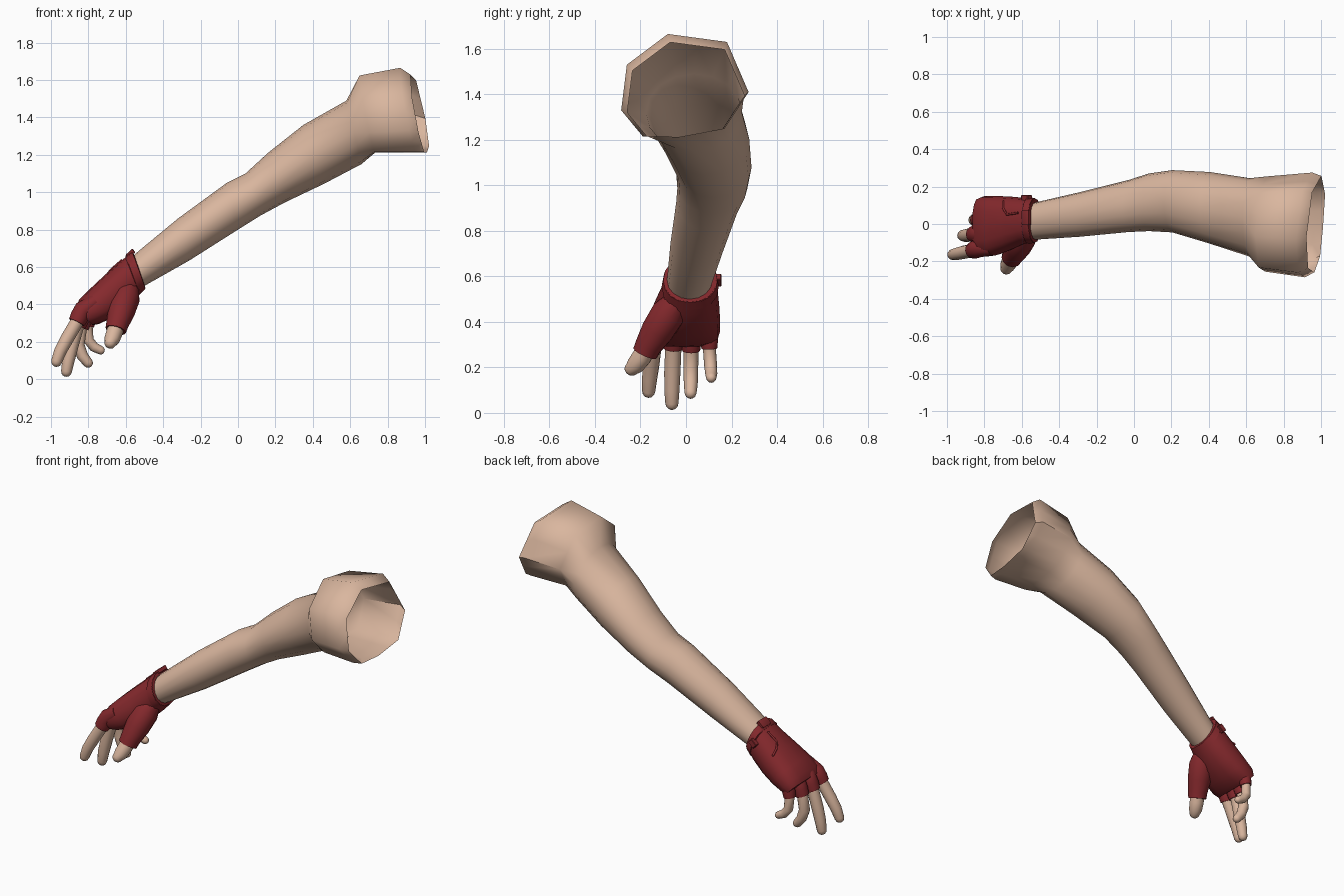
import bpy, bmesh, math
from mathutils import Vector, Matrix

cube = bpy.data.objects.get("Cube")
if cube:
    bpy.data.objects.remove(cube, do_unlink=True)


def material(name, rgb):
    m = bpy.data.materials.new(name)
    m.use_nodes = True
    m.diffuse_color = (*rgb, 1)
    bsdf = m.node_tree.nodes["Principled BSDF"]
    bsdf.inputs["Base Color"].default_value = (*rgb, 1)
    bsdf.inputs["Roughness"].default_value = 0.8
    return m


SKIN = material("skin", (0.70, 0.47, 0.345))
RED = material("red leather", (0.235, 0.022, 0.026))
SIDES = 16


def finish(name, bm, mat, angle=50):
    bmesh.ops.recalc_face_normals(bm, faces=bm.faces)
    mesh = bpy.data.meshes.new(name)
    bm.to_mesh(mesh)
    bm.free()
    mesh.materials.append(mat)
    ob = bpy.data.objects.new(name, mesh)
    bpy.context.collection.objects.link(ob)
    bpy.ops.object.select_all(action='DESELECT')
    ob.select_set(True)
    bpy.context.view_layer.objects.active = ob
    bpy.ops.object.shade_smooth_by_angle(angle=math.radians(angle))
    return ob


def loft(name, rings, mat, caps=(False, False)):
    bm = bmesh.new()
    loops = [[bm.verts.new(p) for p in ring] for ring in rings]
    for a, b in zip(loops, loops[1:]):
        for i in range(len(a)):
            j = (i + 1) % len(a)
            bm.faces.new((a[i], a[j], b[j], b[i]))
    for cap, ring in zip(caps, (loops[0], loops[-1])):
        if cap:
            bm.faces.new(ring)
    return finish(name, bm, mat)


def section(xt, zt, xb, zb, y0, y1, power=1.0, grow=0.0):
    """Oval ring between a top point, a bottom point and two side limits."""
    top, bot = Vector((xt, 0, zt)), Vector((xb, 0, zb))
    mid = (top + bot) / 2 + Vector((0, (y0 + y1) / 2, 0))
    up = (top - bot) / 2
    up += up.normalized() * grow
    half = (y1 - y0) / 2 + grow
    ring = []
    for i in range(SIDES):
        t = math.tau * i / SIDES
        c, s = math.cos(t), math.sin(t)
        c = math.copysign(abs(c) ** power, c)
        s = math.copysign(abs(s) ** power, s)
        ring.append(mid + up * c + Vector((0, half * s, 0)))
    return ring


def tube(name, path, radii, mat, round_tip=True):
    """Limb along a path, with a rounded tip."""
    pts = [Vector(p) for p in path]
    radii = list(radii)
    if round_tip:
        d = (pts[-1] - pts[-2]).normalized()
        end, r = pts[-1], radii[-1]
        for t in (30, 55, 78):
            a = math.radians(t)
            pts.append(end + d * r * math.sin(a))
            radii.append(r * math.cos(a))
    rings = []
    for i, (p, r) in enumerate(zip(pts, radii)):
        d = (pts[min(i + 1, len(pts) - 1)] - pts[max(i - 1, 0)]).normalized()
        u = d.cross(Vector((0, 1, 0))).normalized()
        v = d.cross(u)
        rings.append([p + (u * math.cos(k * math.tau / 12) + v * math.sin(k * math.tau / 12)) * r
                      for k in range(12)])
    return loft(name, rings, mat, (True, True))


def box(name, centre, size, tilt):
    bm = bmesh.new()
    bmesh.ops.create_cube(bm, size=1)
    bmesh.ops.bevel(bm, geom=bm.edges[:], offset=0.08, segments=1, affect='EDGES')
    bm.transform(Matrix.Translation(centre) @ Matrix.Rotation(math.radians(tilt), 4, 'Y')
                 @ Matrix.Diagonal((*size, 1)))
    return finish(name, bm, RED, 30)


# Arm with an eight-sided flared open end
OCTAGON = [(-0.08, 1.665), (0.18, 1.63), (0.275, 1.41), (0.17, 1.25),
           (-0.03, 1.213), (-0.19, 1.215), (-0.285, 1.33), (-0.26, 1.53)]


def flare(x, scale, lean):
    ring = []
    for i, (y, z) in enumerate(OCTAGON):
        y2, z2 = OCTAGON[(i + 1) % len(OCTAGON)]
        for yy, zz in ((y, z), ((y + y2) / 2, (z + z2) / 2)):
            yy, zz = 0.05 + (yy - 0.05) * scale, 1.21 + (zz - 1.21) * scale
            ring.append(Vector((x - 0.2 * (zz - 1.44) + lean * yy, yy, zz)))
    return ring


arm = [section(*s) for s in (
    (-0.60, 0.62, -0.53, 0.48, -0.08, 0.11),
    (-0.55, 0.67, -0.49, 0.505, -0.083, 0.117),
    (-0.32, 0.86, -0.26, 0.635, -0.068, 0.17),
    (-0.06, 1.05, 0.0, 0.80, -0.043, 0.235),
    (0.04, 1.10, 0.12, 0.875, -0.038, 0.27),
    (0.16, 1.21, 0.25, 0.945, -0.045, 0.288),
    (0.35, 1.36, 0.46, 1.045, -0.105, 0.278),
    (0.58, 1.49, 0.66, 1.15, -0.175, 0.245))]
for ring in (flare(0.69, 0.91, 0.05), flare(0.92, 1.0, 0.1), flare(0.967, 0.92, 0.1)):
    arm.append(ring)
loft("arm", arm, SKIN, (True, False))

# Glove palm, closing at the knuckles
palm = [section(*s) for s in (
    (-0.555, 0.665, -0.50, 0.505, -0.083, 0.115, 0.9),
    (-0.565, 0.68, -0.495, 0.487, -0.097, 0.133, 0.9),
    (-0.63, 0.63, -0.545, 0.43, -0.105, 0.14, 0.85),
    (-0.72, 0.55, -0.61, 0.37, -0.14, 0.147, 0.8),
    (-0.80, 0.475, -0.68, 0.325, -0.168, 0.15, 0.75),
    (-0.85, 0.425, -0.745, 0.295, -0.175, 0.15, 0.75),
    (-0.865, 0.38, -0.78, 0.29, -0.165, 0.14, 0.75))]
loft("glove_palm", palm, RED, (False, True))

# Wrist strap with its tab and closing plate
strap = [section(*s) for s in (
    (-0.565, 0.675, -0.50, 0.495, -0.09, 0.125, 0.9),
    (-0.567, 0.682, -0.495, 0.485, -0.10, 0.138, 0.9),
    (-0.60, 0.66, -0.525, 0.452, -0.107, 0.144, 0.88),
    (-0.602, 0.65, -0.53, 0.46, -0.10, 0.135, 0.88))]
loft("wrist_strap", strap, RED)
box("strap_plate", (-0.575, 0.035, 0.672), (0.05, 0.08, 0.025), -42)
box("strap_tab", (-0.575, 0.135, 0.583), (0.05, 0.04, 0.035), -42)

# Fingers, each with a short glove sleeve over the knuckle
FINGERS = {
    "index": (0.034, [(-0.83, -0.13, 0.37), (-0.865, -0.142, 0.30), (-0.915, -0.152, 0.215),
                      (-0.95, -0.16, 0.15), (-0.97, -0.164, 0.095)]),
    "middle": (0.034, [(-0.825, -0.052, 0.37), (-0.86, -0.056, 0.28), (-0.888, -0.06, 0.18),
                       (-0.907, -0.062, 0.10), (-0.917, -0.062, 0.042)]),
    "ring": (0.031, [(-0.81, 0.024, 0.36), (-0.84, 0.022, 0.27), (-0.853, 0.021, 0.185),
                     (-0.832, 0.021, 0.125), (-0.802, 0.02, 0.088)]),
    "little": (0.027, [(-0.79, 0.10, 0.36), (-0.805, 0.103, 0.28), (-0.80, 0.108, 0.21),
                       (-0.77, 0.111, 0.172), (-0.735, 0.111, 0.155)]),
}
for name, (r, path) in FINGERS.items():
    tube(name + "_finger", path, [r * k for k in (1.1, 1.05, 1.05, 0.98, 0.85)], SKIN)
    a, b = Vector(path[0]), Vector(path[1])
    back = a + Vector((0.07, 0, 0.05))
    tube(name + "_sleeve", [back, a, a.lerp(b, 0.5), a.lerp(b, 0.95)],
         [r * 1.1, r * 1.45, r * 1.45, r * 1.3], RED, False)

# Thumb and its glove sleeve
tube("thumb", [(-0.645, -0.165, 0.30), (-0.662, -0.195, 0.245), (-0.675, -0.222, 0.21),
               (-0.682, -0.237, 0.196)], [0.044, 0.044, 0.041, 0.033], SKIN)
tube("thumb_sleeve", [(-0.575, -0.035, 0.50), (-0.60, -0.075, 0.44), (-0.625, -0.125, 0.36),
                      (-0.645, -0.165, 0.295), (-0.654, -0.18, 0.262)],
     [0.05, 0.077, 0.073, 0.06, 0.056], RED, False)

# Raised seam across the back of the hand
tube("glove_seam", [(-0.62, 0.06, 0.638), (-0.68, 0.05, 0.585), (-0.70, 0.085, 0.56),
                    (-0.70, 0.12, 0.53)], [0.006] * 4, RED)
